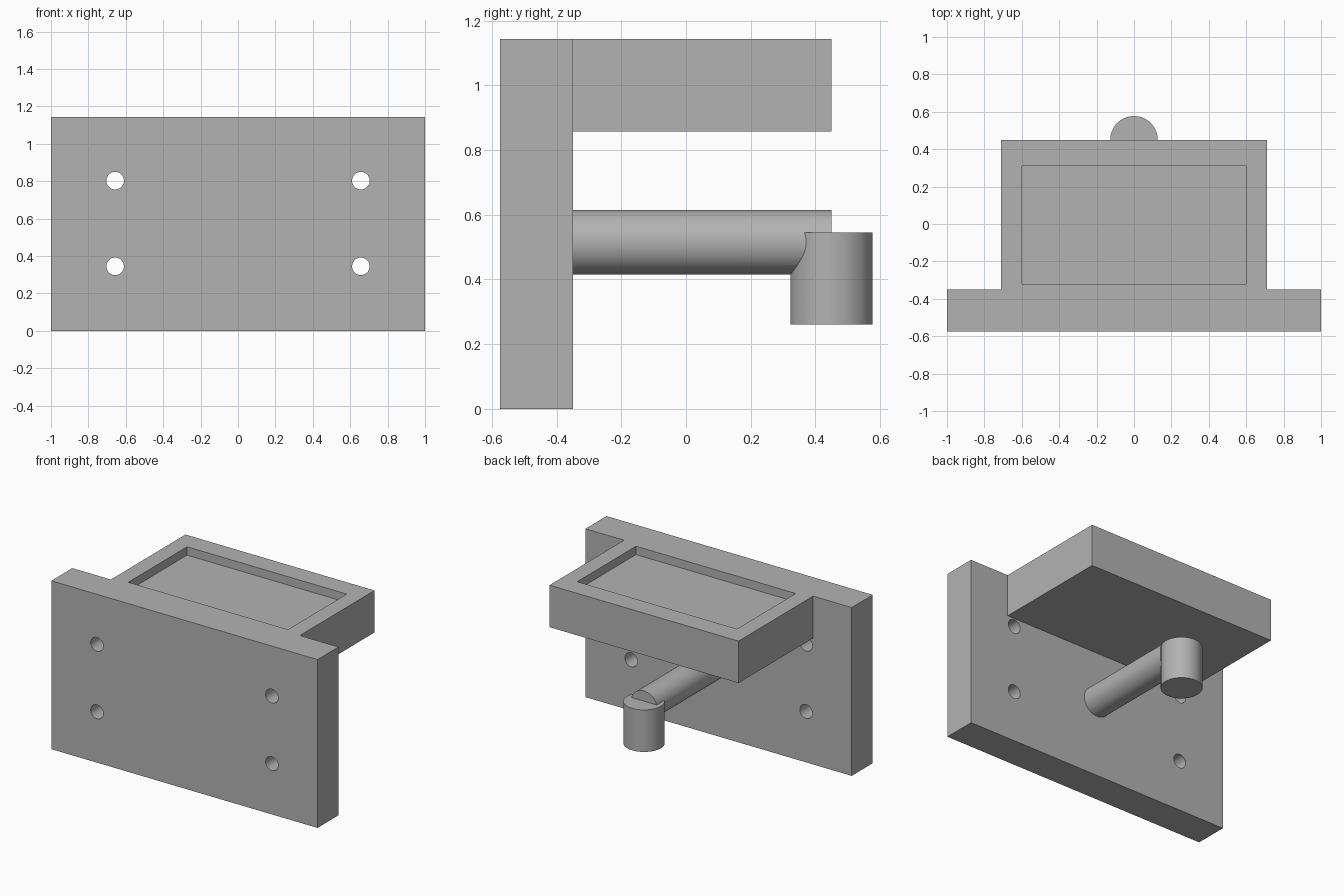
import bpy
from math import pi, radians

if "Cube" in bpy.data.objects:
    bpy.data.objects.remove(bpy.data.objects["Cube"])

grey = bpy.data.materials.new("plain grey")
grey.use_nodes = True
colour = (0.45, 0.45, 0.45, 1)
grey.diffuse_color = colour
grey.node_tree.nodes["Principled BSDF"].inputs["Base Color"].default_value = colour


def finish(name):
    ob = bpy.context.object
    ob.name = name
    ob.data.materials.append(grey)
    bpy.ops.object.transform_apply(location=False, rotation=True, scale=True)
    return ob


def box(name, low, high):
    centre = [(a + b) / 2 for a, b in zip(low, high)]
    bpy.ops.mesh.primitive_cube_add(size=1, location=centre)
    bpy.context.object.scale = [b - a for a, b in zip(low, high)]
    return finish(name)


def cylinder(name, radius, depth, location, along_y=False, sides=64):
    bpy.ops.mesh.primitive_cylinder_add(
        vertices=sides, radius=radius, depth=depth, location=location,
        rotation=(pi / 2 if along_y else 0, 0, 0))
    return finish(name)


def combine(target, other, operation):
    mod = target.modifiers.new(operation.lower(), "BOOLEAN")
    mod.object, mod.operation, mod.solver = other, operation, "EXACT"
    bpy.context.view_layer.objects.active = target
    bpy.ops.object.modifier_apply(modifier=mod.name)
    bpy.data.objects.remove(other)


def smooth(ob):
    bpy.ops.object.select_all(action="DESELECT")
    ob.select_set(True)
    bpy.context.view_layer.objects.active = ob
    bpy.ops.object.shade_smooth_by_angle(angle=radians(30))


FRONT, BACK, TOP = -0.575, -0.35, 1.143
SHELF_END = 0.45

# Mounting plate with the tray shelf fused to its back
bracket = box("plate_and_tray", (-1, FRONT, 0), (1, BACK, TOP))
combine(bracket, box("shelf", (-0.71, BACK - 0.1, 0.858), (0.71, SHELF_END, TOP)), "UNION")

# Shallow pocket in the tray
combine(bracket, box("pocket", (-0.6, -0.32, TOP - 0.057), (0.6, 0.31, TOP + 0.1)), "DIFFERENCE")

# Four screw holes through the plate
for x in (-0.657, 0.657):
    for z in (0.345, 0.803):
        hole = cylinder("hole", 0.047, 0.5, (x, (FRONT + BACK) / 2, z), True, 48)
        combine(bracket, hole, "DIFFERENCE")
smooth(bracket)

# Arm rod with an upright end post
arm = cylinder("arm_and_post", 0.1, SHELF_END - BACK, (0, (SHELF_END + BACK) / 2, 0.515), True)
post = cylinder("post", 0.127, 0.285, (0, SHELF_END, 0.4025))
combine(arm, post, "UNION")
smooth(arm)
